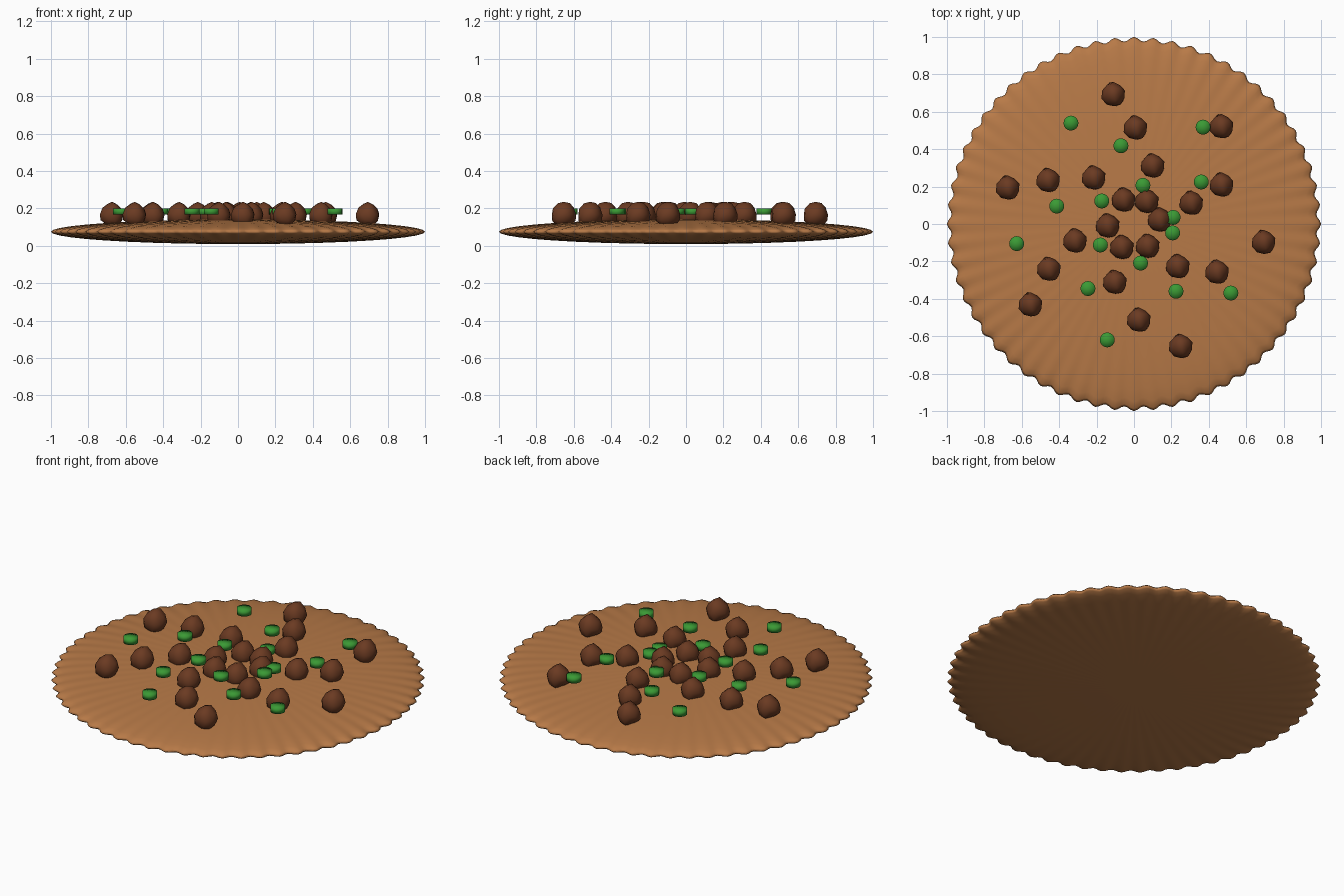
import bpy, bmesh, math
from math import sin, cos, pi, radians

cube = bpy.data.objects.get("Cube")
if cube:
    bpy.data.objects.remove(cube, do_unlink=True)


def material(name, rgb):
    mat = bpy.data.materials.new(name)
    mat.use_nodes = True
    mat.diffuse_color = (*rgb, 1)
    mat.node_tree.nodes["Principled BSDF"].inputs["Base Color"].default_value = (*rgb, 1)
    return mat


def finish(bm, name, mat):
    """Turn a bmesh into a smooth shaded mesh with one colour."""
    bmesh.ops.recalc_face_normals(bm, faces=bm.faces)
    for face in bm.faces:
        face.smooth = True
    mesh = bpy.data.meshes.new(name)
    bm.to_mesh(mesh)
    bm.free()
    mesh.materials.append(mat)
    return mesh


def place(mesh, name, radius=0, angle=0, z=0):
    """Add an object at a polar position on the plate of bread."""
    obj = bpy.data.objects.new(name, mesh)
    obj.location = (radius * cos(angle), radius * sin(angle), z)
    bpy.context.collection.objects.link(obj)


crust = material("baked crust", (0.48, 0.195, 0.064))
meat = material("brown meat", (0.147, 0.043, 0.016))
green = material("green pepper", (0.043, 0.32, 0.035))

# Flatbread: a flat spheroid with a scalloped edge
WAVES, STEPS, RINGS = 60, 6, 20
MID, HALF = 0.075, 0.066
bm = bmesh.new()
rings = []
for i in range(1, RINGS):
    t = pi * i / RINGS
    ring = []
    for j in range(WAVES * STEPS):
        a = 2 * pi * j / (WAVES * STEPS)
        r = sin(t) * (0.988 + 0.012 * cos(WAVES * a))
        ring.append(bm.verts.new((r * cos(a), r * sin(a), MID + HALF * cos(t))))
    rings.append(ring)
count = WAVES * STEPS
for lower, upper in zip(rings, rings[1:]):
    for j in range(count):
        k = (j + 1) % count
        bm.faces.new((lower[j], lower[k], upper[k], upper[j]))
for ring, z in ((rings[0], MID + HALF), (rings[-1], MID - HALF)):
    pole = bm.verts.new((0, 0, z))
    for j in range(count):
        bm.faces.new((ring[j], ring[(j + 1) % count], pole))
place(finish(bm, "flatbread", crust), "flatbread")

# Meat chunk: a lumpy low-poly ball, narrower at the top
bm = bmesh.new()
bmesh.ops.create_icosphere(bm, subdivisions=2, radius=1)
for v in bm.verts:
    x, y, z = v.co
    lump = 1 + 0.06 * sin(5 * x + 2 * y + 1) + 0.05 * cos(4 * y - 3 * z)
    taper = 1 - 0.12 * z
    v.co = (0.063 * x * lump * taper, 0.068 * y * lump * taper, 0.067 * z * lump)
chunk = finish(bm, "meat_chunk", meat)

# Chunks go round in order, cycling through four rings
angles = (9, 20, 24, 48, 60, 72, 89, 99, 113, 131, 153, 164,
          184, 196, 208, 218, 243, 252, 273, 291, 302, 316, 330, 352)
for i, angle in enumerate(angles):
    place(chunk, f"meat_chunk_{i + 1}", 0.14 + 0.187 * (i % 4), radians(angle), 0.168)

# Pepper pieces: small smooth discs cycling through three rings
bm = bmesh.new()
bmesh.ops.create_cone(bm, cap_ends=True, cap_tris=True, segments=16,
                      radius1=0.04, radius2=0.04, depth=0.034)
piece = finish(bm, "pepper_piece", green)
for i in range(16):
    place(piece, f"pepper_piece_{i + 1}", 0.212 + 0.212 * (i % 3),
          radians(9.5 + 22.5 * i), 0.183)
